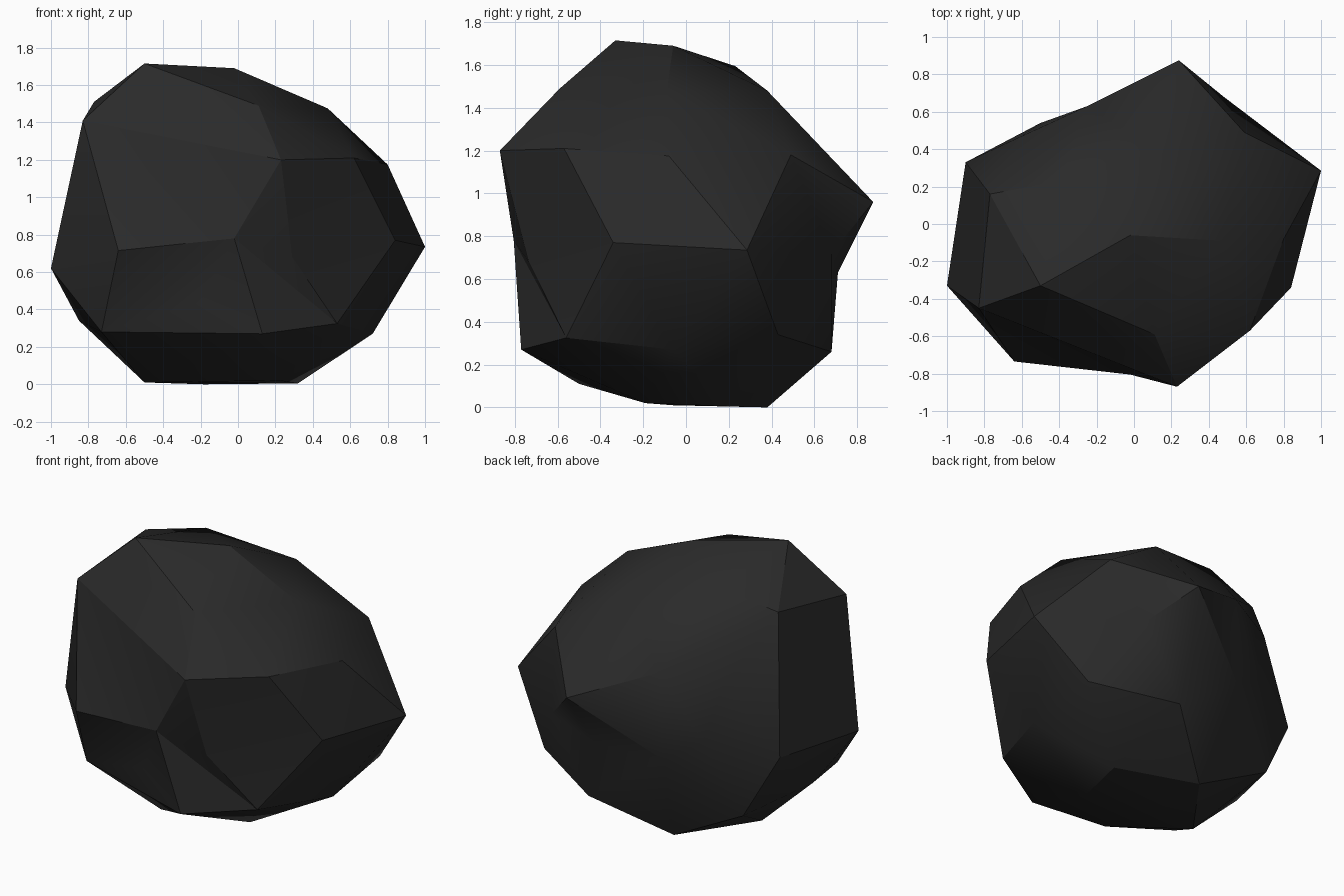
import bpy, bmesh, math
from mathutils import Vector

if "Cube" in bpy.data.objects:
    bpy.data.objects.remove(bpy.data.objects["Cube"])

# Corner points of the boulder
corners = [
    (-1, -.33, .62), (-.83, -.45, 1.41), (-.77, .16, 1.51), (-.5, -.33, 1.715),
    (-.02, -.06, 1.69), (.11, -.59, 1.49), (.23, -.87, 1.2), (.62, -.57, 1.21),
    (.8, -.08, 1.175), (1, .285, .735), (.84, -.34, .77), (-.64, -.735, .715),
    (-.73, -.5, .28), (-.2, -.5, .11), (.13, -.77, .27), (.53, -.56, .325),
    (.72, -.06, .27), (.32, .2, .005), (-.5, -.06, .01), (-.85, -.08, .34),
    (.24, .875, .96), (.59, .49, 1.18), (.48, -.09, 1.475), (-.39, .23, 1.595),
    (.15, .38, 1.48), (-.9, .33, .67), (.71, .43, .34), (.22, .68, .26),
    (-.18, .38, 0), (-.68, .39, .26), (.22, -.19, .02),
]
# Points in shallow hollows or flat areas, with the push used while wrapping
hollows = [
    ((-.02, -.805, .78), 1.3), ((-.25, -.61, 1.21), 1.12),
    ((-.2, -.68, .44), 1.1), ((.29, -.735, .68), 1.1),
    ((.48, .68, .72), 1.14), ((.15, .71, .63), 1.2),
    ((-.25, .63, 1.16), 1.12), ((-.6, .47, 1.11), 1.1),
    ((-.27, .62, .6), 1.15), ((-.5, .54, .75), 1.1),
]

# Wrap a hull around all points, hollows pushed out first, then pulled back in
centre = Vector((0, 0, .85))
bm = bmesh.new()
for p in corners:
    bm.verts.new(p)
dents = []
for p, push in hollows:
    p = Vector(p)
    dents.append((bm.verts.new(centre + (p - centre) * push), p))
bmesh.ops.convex_hull(bm, input=bm.verts[:])
for v, p in dents:
    if v.is_valid:
        v.co = p
loose = [v for v in bm.verts if not v.link_faces]
bmesh.ops.delete(bm, geom=loose, context='VERTS')
bmesh.ops.recalc_face_normals(bm, faces=bm.faces[:])

mesh = bpy.data.meshes.new("boulder")
bm.to_mesh(mesh)
bm.free()
boulder = bpy.data.objects.new("boulder", mesh)
bpy.context.collection.objects.link(boulder)

# Dark stone colour
stone = bpy.data.materials.new("dark stone")
stone.diffuse_color = (.023, .023, .023, 1)
stone.use_nodes = True
stone.node_tree.nodes["Principled BSDF"].inputs["Base Color"].default_value = stone.diffuse_color
mesh.materials.append(stone)

# Soft facets with sharp main edges
bpy.context.view_layer.objects.active = boulder
boulder.select_set(True)
bpy.ops.object.shade_smooth_by_angle(angle=math.radians(28))
